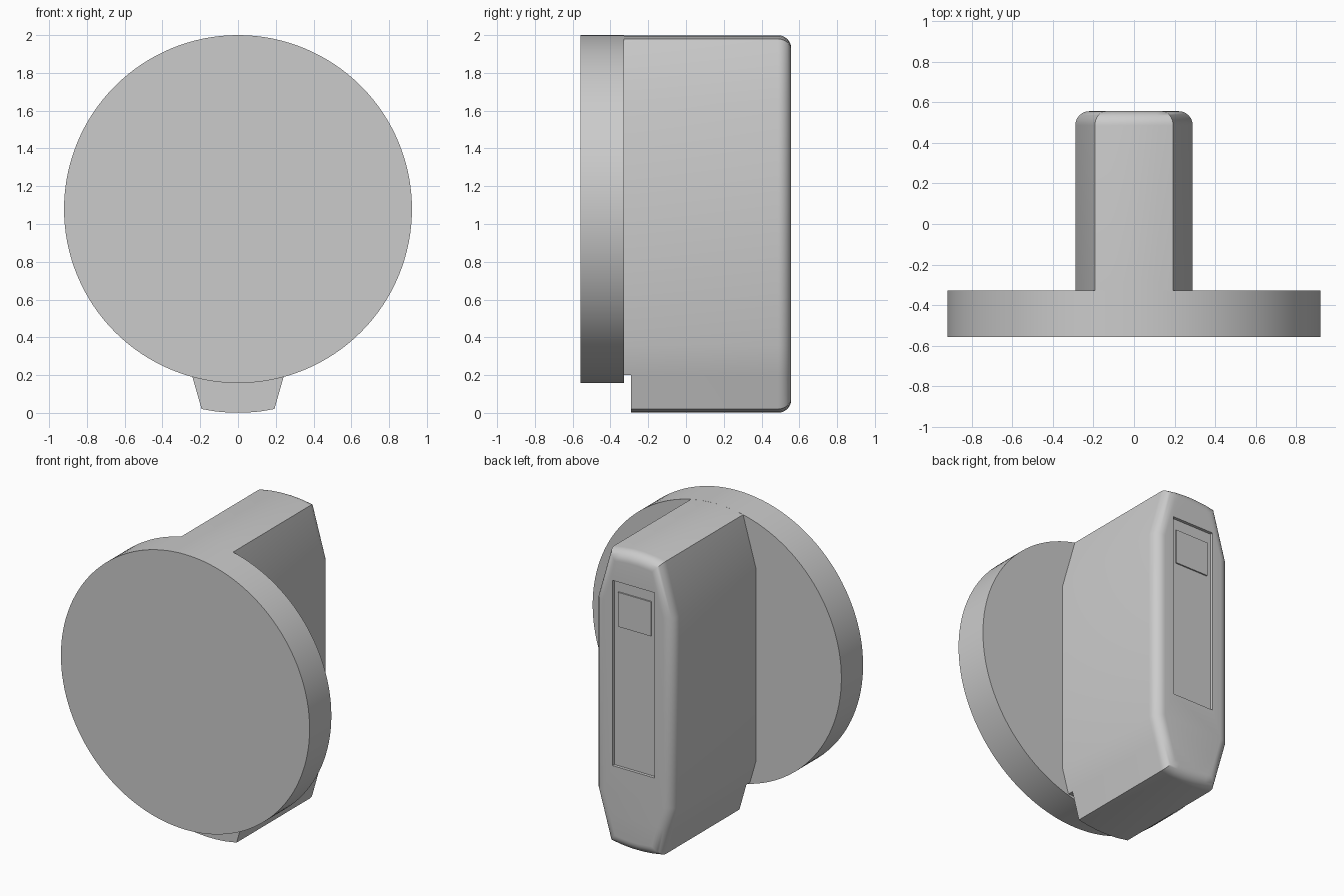
import bpy, bmesh
from math import sin, cos, asin, pi, radians
from mathutils import Vector

if "Cube" in bpy.data.objects:
    bpy.data.objects.remove(bpy.data.objects["Cube"])

RADIUS, AXIS_Z = 0.921, 1.079
FRONT, DISC_BACK, STEP_Y, BACK = -0.558, -0.328, -0.29, 0.557
STEP_Z = 0.2

grey = bpy.data.materials.new("plain grey")
grey.use_nodes = True
colour = (0.6, 0.6, 0.6, 1)
grey.diffuse_color = colour
grey.node_tree.nodes["Principled BSDF"].inputs["Base Color"].default_value = colour


def extrude_profile(points, y0, y1):
    """Return a bmesh solid with an x-z outline extruded along y."""
    bm = bmesh.new()
    near = [bm.verts.new((x, y0, z)) for x, z in points]
    far = [bm.verts.new((x, y1, z)) for x, z in points]
    bm.faces.new(near)
    bm.faces.new(far[::-1])
    for i in range(len(points)):
        bm.faces.new((near[i - 1], far[i - 1], far[i], near[i]))
    bmesh.ops.recalc_face_normals(bm, faces=bm.faces[:])
    return bm


def finish(bm, name):
    """Turn the bmesh into a shaded object."""
    bmesh.ops.recalc_face_normals(bm, faces=bm.faces[:])
    mesh = bpy.data.meshes.new(name)
    bm.to_mesh(mesh)
    bm.free()
    mesh.materials.append(grey)
    obj = bpy.data.objects.new(name, mesh)
    bpy.context.collection.objects.link(obj)
    bpy.ops.object.select_all(action='DESELECT')
    obj.select_set(True)
    bpy.context.view_layer.objects.active = obj
    bpy.ops.object.shade_smooth_by_angle(angle=radians(30))


def rectangle(half_width, z0, z1):
    return [(-half_width, z0), (half_width, z0), (half_width, z1), (-half_width, z1)]


# Round front disc
N = 128
circle = [(RADIUS * sin(2 * pi * i / N), AXIS_Z + RADIUS * cos(2 * pi * i / N))
          for i in range(N)]
finish(extrude_profile(circle, FRONT, DISC_BACK), "front_disc")

# Grip: bar with tapered, gently curved ends
half = asin(0.193 / RADIUS)
angles = [half * (1 - i / 2.5) for i in range(6)]
top = [(RADIUS * sin(a), AXIS_Z + RADIUS * cos(a)) for a in angles]
bottom = [(-x, 2 - z) for x, z in top]
left_side = [(0.244, STEP_Z), (0.29, 0.36), (0.29, 1.64)]
right_side = [(-x, z) for x, z in reversed(left_side)]
grip = extrude_profile(top + right_side + bottom + left_side, STEP_Y, BACK)

# Upper part of the grip reaches forward to the disc, leaving a step below
grip.faces.ensure_lookup_table()
front_cap = min(grip.faces, key=lambda f: f.calc_center_median().y)
ends = [v for v in front_cap.verts if abs(v.co.z - STEP_Z) < 1e-4]
other_half = bmesh.utils.face_split(front_cap, ends[0], ends[1])[0]
upper = max(front_cap, other_half, key=lambda f: f.calc_center_median().z)
moved = bmesh.ops.extrude_face_region(grip, geom=[upper])["geom"]
bmesh.ops.translate(grip, vec=(0, DISC_BACK - STEP_Y, 0),
                    verts=[g for g in moved if isinstance(g, bmesh.types.BMVert)])
# the extrusion replaces the face it grew from
if upper.is_valid:
    bmesh.ops.delete(grip, geom=[upper], context='FACES_ONLY')

# Rounded back rim
rim = [e for e in grip.edges if all(v.co.y > BACK - 1e-4 for v in e.verts)]
bmesh.ops.bevel(grip, geom=rim, offset=0.07, segments=8, profile=0.5, affect='EDGES')

# Long shallow recess in the back
back_cap = max(grip.faces, key=lambda f: f.calc_center_median().y)
outer = list(back_cap.edges)
bmesh.ops.delete(grip, geom=[back_cap], context='FACES_ONLY')
mouth = [grip.verts.new((x, BACK, z)) for x, z in rectangle(0.155, 0.545, 1.785)]
floor = [grip.verts.new((v.co.x, BACK - 0.02, v.co.z)) for v in mouth]
grip.faces.new(floor)
for i in range(4):
    grip.faces.new((mouth[i - 1], mouth[i], floor[i], floor[i - 1]))
inner = [grip.edges.get((mouth[i - 1], mouth[i])) for i in range(4)]
bmesh.ops.triangle_fill(grip, edges=outer + inner, use_beauty=True,
                        normal=Vector((0, 1, 0)))
finish(grip, "grip")

# Small raised plate inside the recess
finish(extrude_profile(rectangle(0.122, 1.48, 1.71), BACK - 0.02, BACK - 0.011),
       "indicator_plate")
